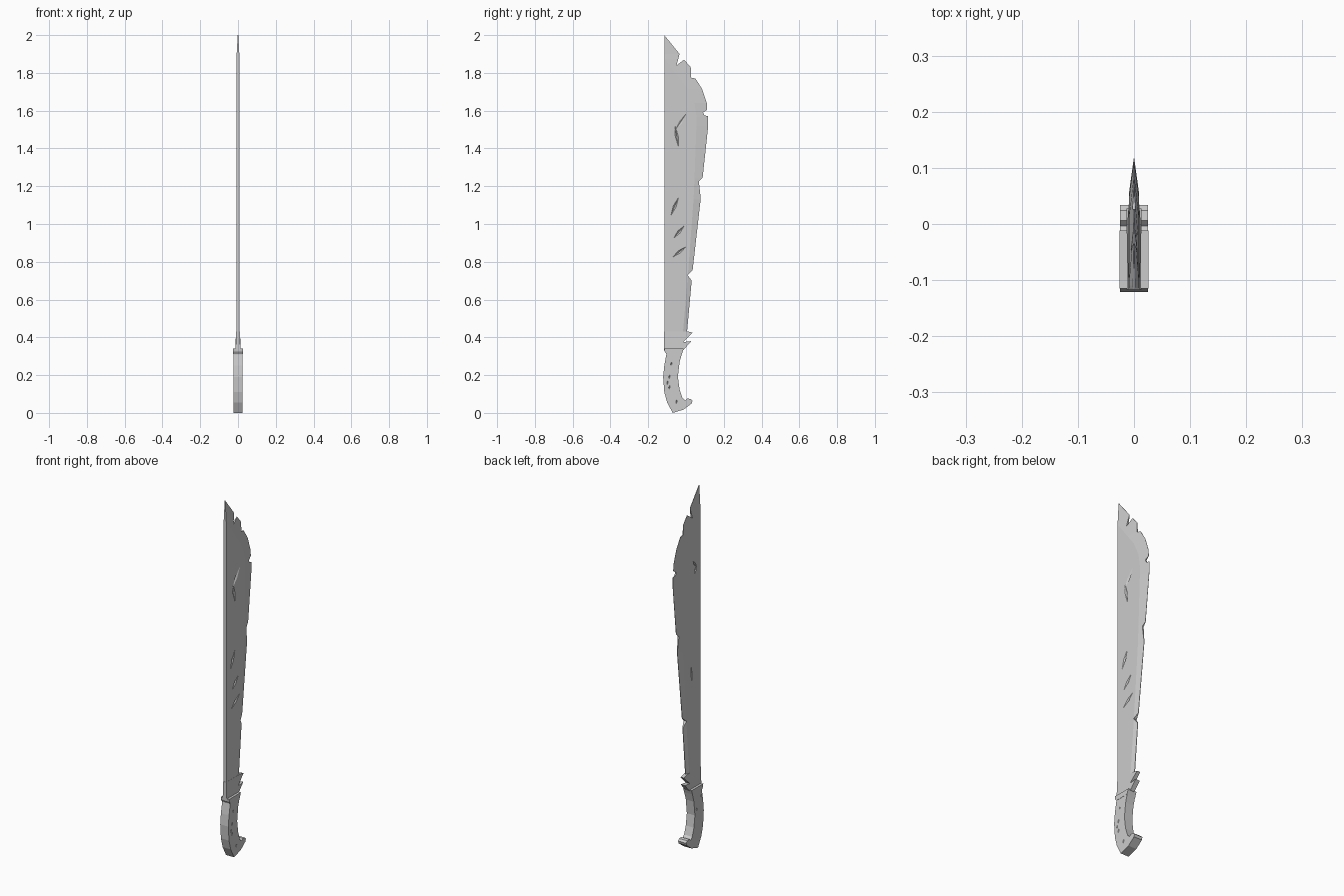
import bpy
import bmesh
from mathutils import Vector

cube = bpy.data.objects.get("Cube")
if cube:
    bpy.data.objects.remove(cube, do_unlink=True)

steel = bpy.data.materials.new("plain_grey")
steel.use_nodes = True
grey = (0.6, 0.6, 0.6, 1.0)
steel.diffuse_color = grey
steel.node_tree.nodes["Principled BSDF"].inputs["Base Color"].default_value = grey


def finish(name, bm):
    """Turn a bmesh into a named, flat shaded object."""
    bmesh.ops.recalc_face_normals(bm, faces=bm.faces)
    mesh = bpy.data.meshes.new(name)
    bm.to_mesh(mesh)
    bm.free()
    mesh.materials.append(steel)
    obj = bpy.data.objects.new(name, mesh)
    bpy.context.collection.objects.link(obj)
    return obj


def bridge_rings(bm, rings):
    """Skin a list of equal vertex rings and cap both ends."""
    count = len(rings[0])
    for low, high in zip(rings, rings[1:]):
        for i in range(count):
            j = (i + 1) % count
            bm.faces.new((low[i], low[j], high[j], high[i]))
    bm.faces.new(rings[0])
    bm.faces.new(rings[-1])


def side_prism(name, outline, half_width):
    """Extrude a (y, z) outline across x; half_width is a function of y and z."""
    bm = bmesh.new()
    rings = [[bm.verts.new((side * half_width(y, z), y, z)) for y, z in outline]
             for side in (-1, 1)]
    bridge_rings(bm, rings)
    return finish(name, bm)


def boolean(target, tool, operation):
    """Apply a boolean and discard the tool."""
    mod = target.modifiers.new("cut", "BOOLEAN")
    mod.operation = operation
    mod.solver = "EXACT"
    mod.object = tool
    tool.hide_render = True
    bpy.context.view_layer.objects.active = target
    bpy.ops.object.modifier_apply(modifier=mod.name)
    bpy.data.objects.remove(tool, do_unlink=True)


def gouge(target, x, start, end, width, depth):
    """Carve a tapered V groove between two (y, z) points on the side at x."""
    a, b = Vector((x, *start)), Vector((x, *end))
    middle = (a + b) / 2
    along = (b - a).normalized()
    across = Vector((0, -along.z, along.y)) * width / 2
    out = Vector((depth, 0, 0))
    points = (a, b, middle + across, middle - across, middle + out, middle - out)
    bm = bmesh.new()
    for p in points:
        bm.verts.new(p)
    bmesh.ops.convex_hull(bm, input=bm.verts)
    boolean(target, finish("gouge_cutter", bm), "DIFFERENCE")


# Blade body: flat from the spine to a ridge, then ground to the edge
THICK = 0.009
stations = [  # height, ridge, edge, half thickness
    (0.38, -0.02, 0.006, THICK),
    (0.73, 0.01, 0.036, THICK),
    (1.13, 0.04, 0.082, THICK),
    (1.24, 0.045, 0.092, THICK),
    (1.515, 0.055, 0.12, THICK),
    (1.57, 0.055, 0.12, THICK),
    (1.64, 0.045, 0.114, THICK),
    (1.715, 0.01, 0.089, THICK),
    (1.78, -0.04, 0.055, THICK),
    (1.87, -0.108, 0.006, THICK),
    (1.9, -0.11, -0.028, 0.007),
    (2.01, -0.11, -0.1, 0.001),
]
bm = bmesh.new()
rings = []
for z, ridge, edge, t in stations:
    section = [(-t, -0.13), (t, -0.13), (t, ridge), (0, edge), (-t, ridge)]
    rings.append([bm.verts.new((x, y, z)) for x, y in section])
bridge_rings(bm, rings)
blade = finish("blade", bm)

# Chipped silhouette trims the ground body
chipped_outline = [
    (-0.115, 0.4), (-0.115, 2.0), (-0.034, 1.9), (-0.05, 1.84), (-0.01, 1.87),
    (0.025, 1.83), (0.027, 1.775), (0.05, 1.77), (0.085, 1.715), (0.11, 1.64),
    (0.112, 1.605), (0.09, 1.59), (0.097, 1.575), (0.117, 1.57), (0.117, 1.515),
    (0.088, 1.245), (0.068, 1.225), (0.078, 1.135), (0.035, 0.755),
    (0.008, 0.73), (0.03, 0.7), (0.003, 0.4),
]
trim = side_prism("silhouette_cutter", chipped_outline, lambda y, z: 0.05)
boolean(blade, trim, "INTERSECT")

# Battle scars on both faces of the blade
left_scars = [
    ((0.005, 1.59), (-0.062, 1.49), 0.018),
    ((-0.058, 1.52), (-0.04, 1.41), 0.016),
    ((-0.04, 1.14), (-0.08, 1.045), 0.016),
    ((-0.01, 0.99), (-0.065, 0.925), 0.016),
    ((0, 0.88), (-0.07, 0.825), 0.016),
]
right_scars = [
    ((-0.05, 1.6), (-0.08, 1.56), 0.012),
    ((-0.08, 1.57), (-0.06, 1.52), 0.012),
    ((-0.03, 1.03), (-0.04, 0.93), 0.012),
]
for side, scars in ((1, left_scars), (-1, right_scars)):
    for start, end, width in scars:
        gouge(blade, side * THICK, start, end, width, 0.006)

# Thicker blade root with two hooked spurs
root_outline = [
    (-0.117, 0.33), (-0.117, 0.432), (0.005, 0.432), (0.035, 0.425),
    (-0.015, 0.375), (0.028, 0.38), (-0.012, 0.335),
]
side_prism("blade_root", root_outline, lambda y, z: 0.0095 if z > 0.42 else 0.013)

# Curved grip ending in a hooked pommel
grip_outline = [
    (-0.106, 0.325), (-0.104, 0.31), (-0.115, 0.25), (-0.121, 0.19),
    (-0.115, 0.11), (-0.1, 0.055), (-0.07, 0), (-0.012, 0.018), (0.03, 0.05),
    (0.034, 0.064), (0.024, 0.074), (0.006, 0.076), (-0.004, 0.066),
    (-0.019, 0.08), (-0.034, 0.125), (-0.043, 0.19), (-0.034, 0.27),
    (-0.018, 0.325),
]
grip = side_prism("grip", grip_outline, lambda y, z: 0.025)

# Collar between grip and blade root
collar_outline = [(-0.115, 0.34), (-0.113, 0.325), (-0.104, 0.312),
                  (-0.022, 0.312), (-0.012, 0.34)]
side_prism("collar", collar_outline, lambda y, z: 0.026)

# Small dents in the grip
for side, y, z in ((1, -0.09, 0.19), (1, -0.09, 0.135), (1, -0.08, 0.26),
                   (1, -0.052, 0.06), (1, -0.1, 0.16), (-1, -0.1, 0.28),
                   (-1, -0.06, 0.22)):
    gouge(grip, side * 0.025, (y, z - 0.01), (y + 0.004, z + 0.01), 0.008, 0.005)
